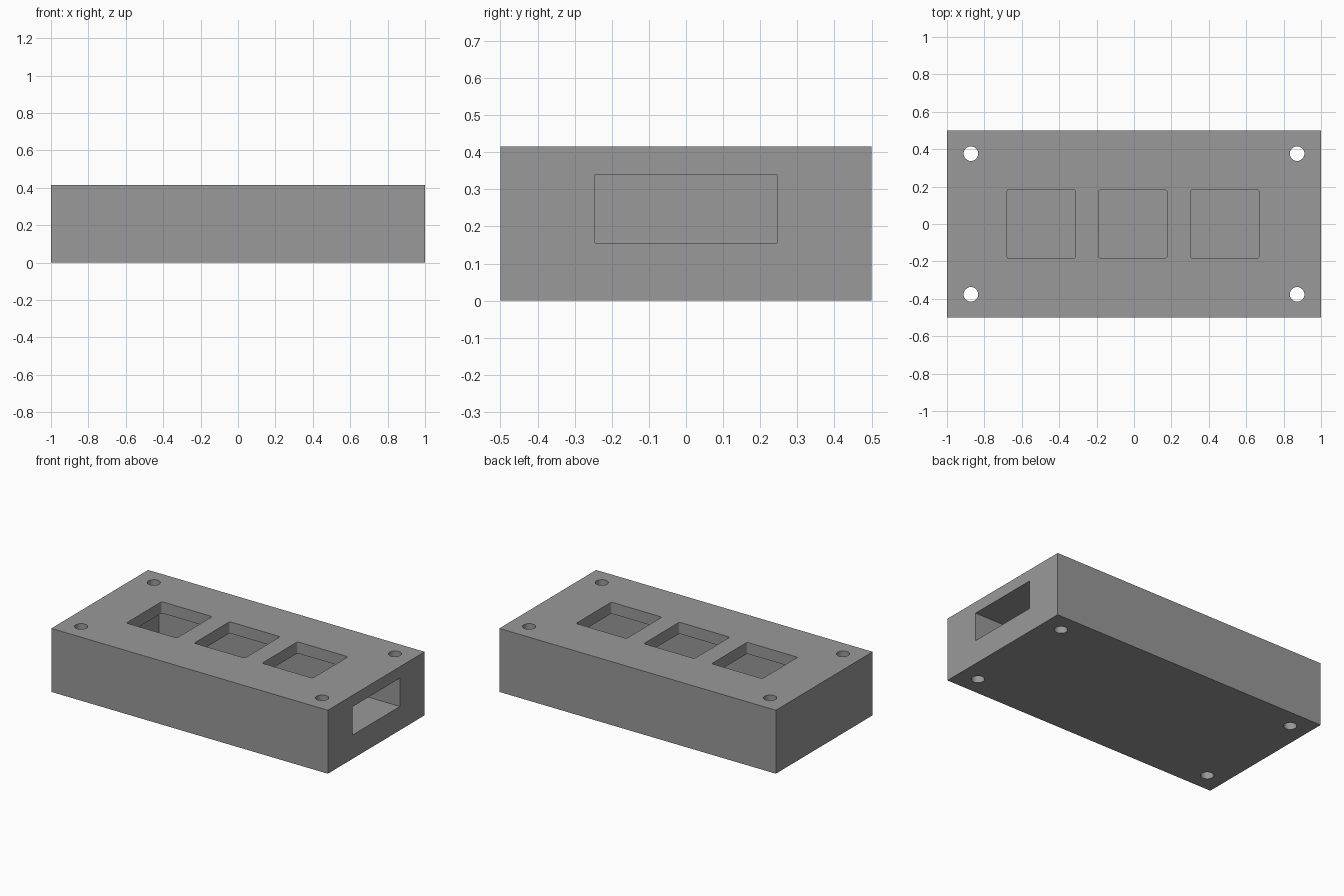
import bpy, bmesh, math

if "Cube" in bpy.data.objects:
    bpy.data.objects.remove(bpy.data.objects["Cube"])

W, D, H = 2.0, 1.0, 0.415

grey = bpy.data.materials.new("plain grey")
grey.diffuse_color = (0.32, 0.32, 0.32, 1)
grey.use_nodes = True
grey.node_tree.nodes["Principled BSDF"].inputs["Base Color"].default_value = grey.diffuse_color


def prism(name, outline, z0, z1):
    """Extrude a closed xy outline from z0 to z1."""
    bm = bmesh.new()
    base = bm.faces.new([bm.verts.new((x, y, z0)) for x, y in outline])
    top = bmesh.ops.extrude_face_region(bm, geom=[base])["geom"]
    bmesh.ops.translate(bm, vec=(0, 0, z1 - z0),
                        verts=[v for v in top if isinstance(v, bmesh.types.BMVert)])
    bmesh.ops.recalc_face_normals(bm, faces=bm.faces)
    mesh = bpy.data.meshes.new(name)
    bm.to_mesh(mesh)
    bm.free()
    mesh.materials.append(grey)
    obj = bpy.data.objects.new(name, mesh)
    bpy.context.collection.objects.link(obj)
    return obj


def rect(x0, x1, y0, y1):
    return [(x0, y0), (x1, y0), (x1, y1), (x0, y1)]


def circle(cx, cy, r, n=32):
    return [(cx + r * math.cos(2 * math.pi * i / n),
             cy + r * math.sin(2 * math.pi * i / n)) for i in range(n)]


def rounded_square(cx, cy, half, r, steps=4):
    pts = []
    for q, (sx, sy) in enumerate([(1, 1), (-1, 1), (-1, -1), (1, -1)]):
        for i in range(steps + 1):
            a = math.pi / 2 * (q + i / steps)
            pts.append((cx + sx * (half - r) + r * math.cos(a),
                        cy + sy * (half - r) + r * math.sin(a)))
    return pts


# Solid block
block = prism("enclosure_block", rect(-W / 2, W / 2, -D / 2, D / 2), 0, H)

# Cavity, open at the right end
cutters = [prism("cavity_cutter", rect(-0.742, 1.1, -0.245, 0.245), 0.155, 0.34)]

# Three square windows into the cavity
for i in range(3):
    cutters.append(prism(f"window_cutter_{i + 1}",
                         rounded_square(-0.497 + 0.491 * i, 0, 0.183, 0.012), 0.25, 0.5))

# Screw holes through the four corners
for sx in (-1, 1):
    for sy in (-1, 1):
        cutters.append(prism("screw_hole_cutter",
                             circle(0.872 * sx, 0.376 * sy, 0.039), -0.1, 0.5))

# Cut everything out of the block
for cutter in cutters:
    mod = block.modifiers.new(cutter.name, 'BOOLEAN')
    mod.operation = 'DIFFERENCE'
    mod.solver = 'EXACT'
    mod.object = cutter

bpy.context.view_layer.objects.active = block
block.select_set(True)
for mod in list(block.modifiers):
    bpy.ops.object.modifier_apply(modifier=mod.name)
for cutter in cutters:
    bpy.data.objects.remove(cutter, do_unlink=True)

# Smooth the hole walls, keep the box edges sharp
bpy.ops.object.shade_smooth_by_angle(angle=math.radians(30))
